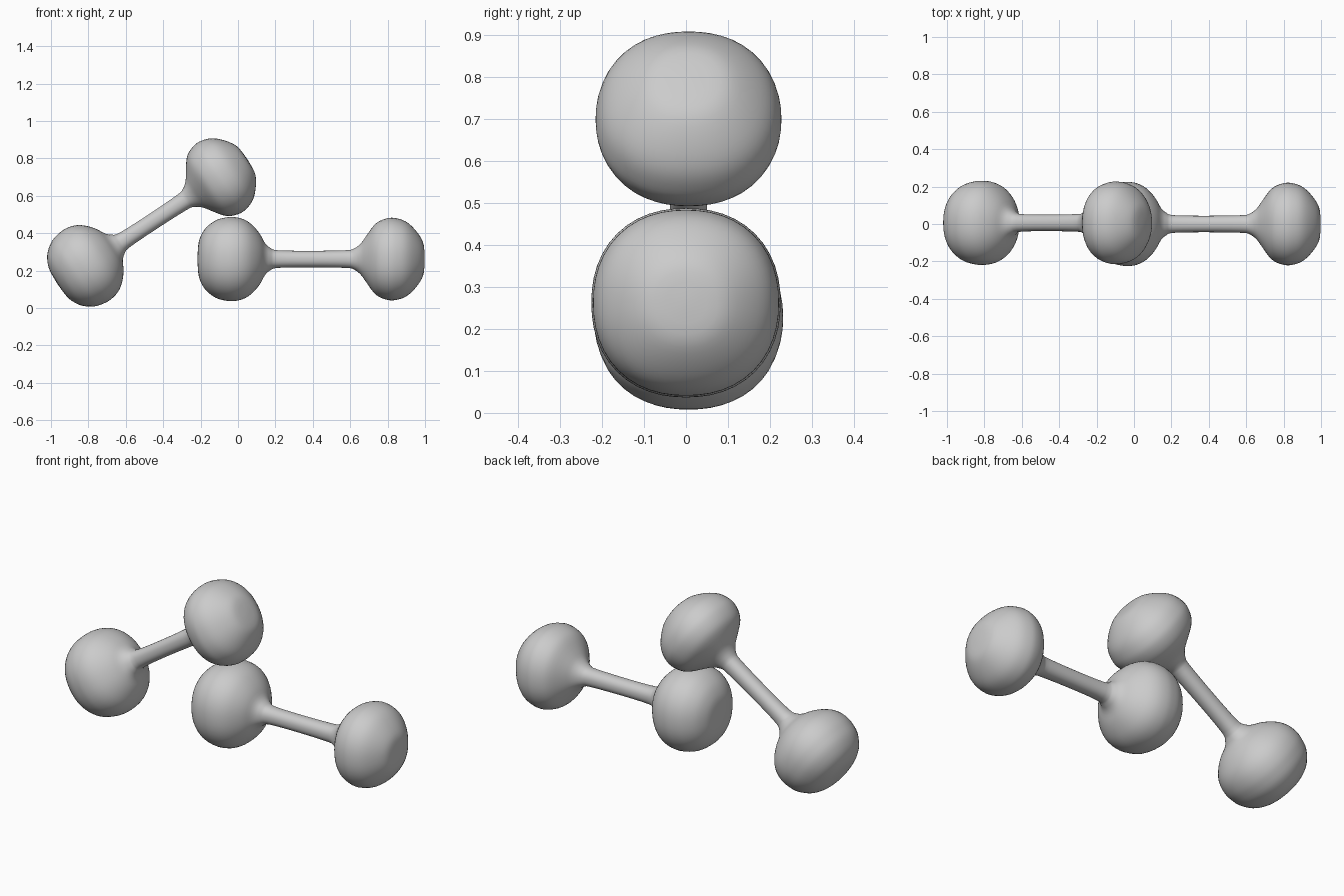
import bpy, bmesh, math
from mathutils import Vector, Matrix

if "Cube" in bpy.data.objects:
    bpy.data.objects.remove(bpy.data.objects["Cube"])

# Dumbbell outline: (distance along the axis, radius), large head first
PROFILE = [(0, 0), (.005, .08), (.02, .128), (.05, .172), (.1, .208), (.15, .222),
           (.19, .225), (.235, .217), (.275, .197), (.31, .165), (.338, .128),
           (.362, .085), (.39, .06), (.43, .047), (.6, .044), (.79, .047),
           (.835, .055), (.872, .082), (.9, .12), (.94, .176), (.975, .204),
           (1.025, .22), (1.065, .218), (1.11, .203), (1.15, .172),
           (1.19, .122), (1.21, .075), (1.215, 0)]
SIDES, STEPS, POWER = 48, 3, 2.2


def smooth_profile(pts):
    """Catmull-Rom refinement of the outline."""
    out = []
    for i in range(len(pts) - 1):
        p0, p1, p2, p3 = (Vector(pts[max(0, min(len(pts) - 1, i + k))]) for k in (-1, 0, 1, 2))
        for s in range(STEPS):
            t = s / STEPS
            out.append(0.5 * (2 * p1 + (p2 - p0) * t + (2 * p0 - 5 * p1 + 4 * p2 - p3) * t * t
                              + (3 * p1 - p0 - 3 * p2 + p3) * t ** 3))
    return out + [Vector(pts[-1])]


def dumbbell(name, start, tilt):
    bm = bmesh.new()
    pts = smooth_profile(PROFILE)
    rings = []
    for p in pts[1:-1]:
        ring = []
        for k in range(SIDES):
            a = 2 * math.pi * k / SIDES
            c, s = math.cos(a), math.sin(a)
            # slightly squared round section
            r = p.y / (abs(c) ** POWER + abs(s) ** POWER) ** (1 / POWER)
            ring.append(bm.verts.new((p.x, r * c, r * s)))
        rings.append(ring)
    first = bm.verts.new((pts[0].x, 0, 0))
    last = bm.verts.new((pts[-1].x, 0, 0))
    for k in range(SIDES):
        n = (k + 1) % SIDES
        bm.faces.new((first, rings[0][n], rings[0][k]))
        bm.faces.new((last, rings[-1][k], rings[-1][n]))
        for a, b in zip(rings, rings[1:]):
            bm.faces.new((a[k], a[n], b[n], b[k]))
    bmesh.ops.recalc_face_normals(bm, faces=bm.faces)
    for f in bm.faces:
        f.smooth = True
    mesh = bpy.data.meshes.new(name)
    bm.to_mesh(mesh)
    bm.free()
    ob = bpy.data.objects.new(name, mesh)
    bpy.context.collection.objects.link(ob)
    ob.matrix_world = Matrix.Translation(start) @ Matrix.Rotation(-math.radians(tilt), 4, 'Y')


# Level dumbbell on the right, leaning one resting on its head
dumbbell("level_dumbbell", (-0.217, 0, 0.262), 0)
dumbbell("leaning_dumbbell", (-0.965, 0.006, 0.128), 33.3)
